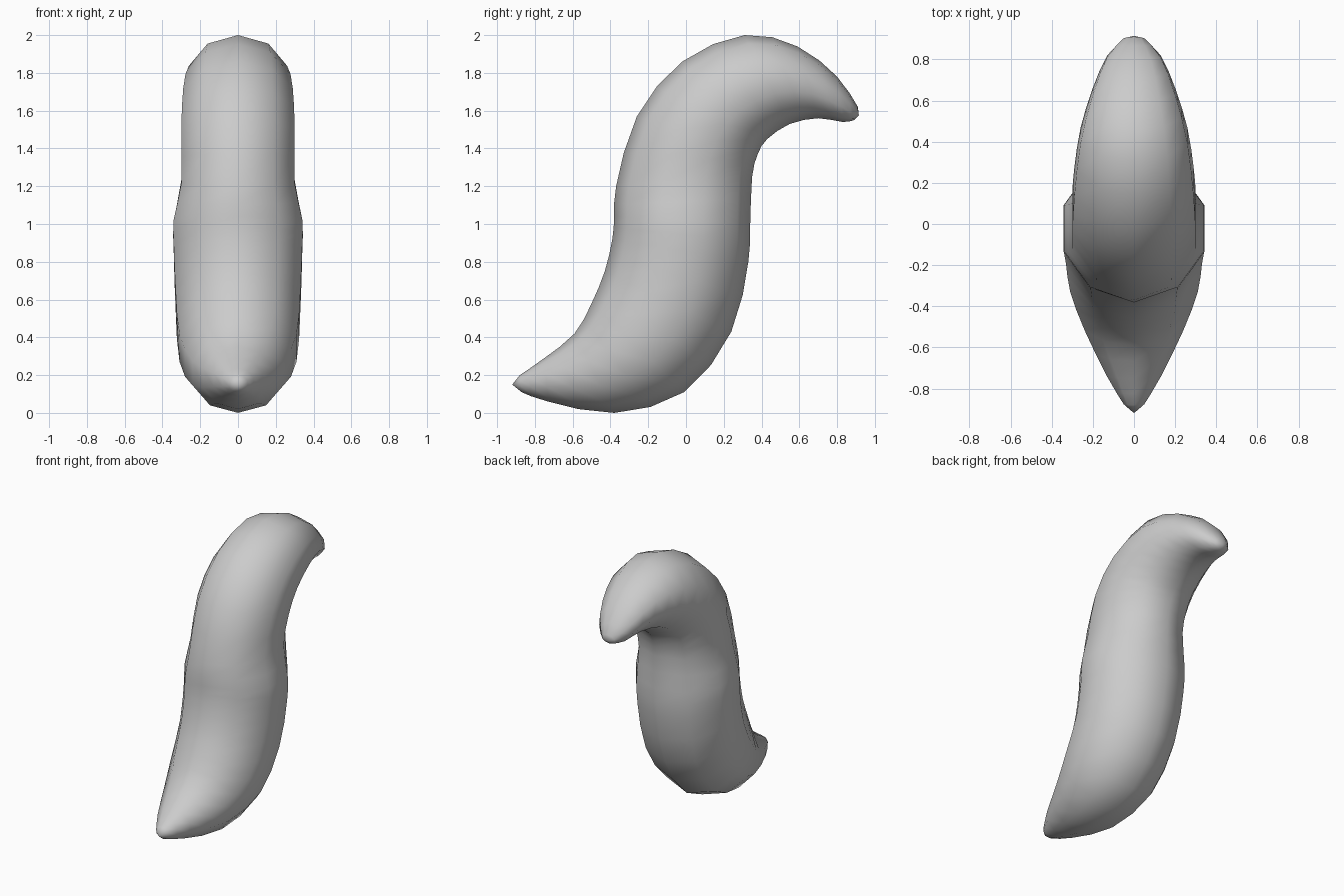
import bpy
import bmesh
import math
from mathutils import Vector

SIDES = 10

# Remove the default object
default_cube = bpy.data.objects.get("Cube")
if default_cube:
    bpy.data.objects.remove(default_cube, do_unlink=True)


def flat_material(name, colour):
    material = bpy.data.materials.new(name)
    material.use_nodes = True
    material.diffuse_color = colour
    shader = next(n for n in material.node_tree.nodes if n.type == "BSDF_PRINCIPLED")
    shader.inputs["Base Color"].default_value = colour
    return material


# Cross-sections along the body, in hundredths:
# outer edge (y, z), inner edge (y, z), half width
SECTIONS = [
    (-88, 20, -87, 11, 5),
    (-75, 29, -73, 6, 13),
    (-59, 42, -38, 0, 24),
    (-50, 58, -1, 11, 31),
    (-43, 75, 24, 43, 33),
    (-39, 92, 33, 80, 34),
    (-38, 104, 34, 100, 34),
    (-37, 120, 35, 125, 30),
    (-26, 157, 38, 137, 30),
    (-2, 186, 43, 145, 29),
    (31, 200, 55, 153, 26),
    (59, 194, 70, 156, 20),
    (80, 178, 83, 154, 13),
    (91, 162, 89, 155, 5),
]
FRONT_TIP = (0, -0.92, 0.15)
BACK_TIP = (0, 0.915, 1.575)


def refine(sections):
    """Add a smoothly interpolated section between each neighbouring pair."""
    result = []
    last = len(sections) - 1
    for i in range(last):
        before, after = sections[max(i - 1, 0)], sections[min(i + 2, last)]
        start, end = sections[i], sections[i + 1]
        middle = [(9 * (b + c) - a - d) / 16
                  for a, b, c, d in zip(before, start, end, after)]
        result += [start, middle]
    return result + [sections[last]]


def add_ring(bm, section):
    """Make an elliptical ring that spans the outer and inner edges."""
    outer_y, outer_z, inner_y, inner_z, width = (value / 100 for value in section)
    outer = Vector((0, outer_y, outer_z))
    inner = Vector((0, inner_y, inner_z))
    centre, radius = (outer + inner) / 2, (outer - inner) / 2
    # The widest corners lie just off the true side of the polygon
    across = Vector((width / math.sin(math.tau / SIDES * 2), 0, 0))
    angles = [math.tau * i / SIDES for i in range(SIDES)]
    return [bm.verts.new(centre + radius * math.cos(a) + across * math.sin(a))
            for a in angles]


def cap(bm, ring, point):
    tip = bm.verts.new(point)
    for i, vert in enumerate(ring):
        bm.faces.new((vert, ring[(i + 1) % SIDES], tip))


# Curved tapering body, lofted from tip to tip
bm = bmesh.new()
rings = [add_ring(bm, section) for section in refine(SECTIONS)]
for ring, following in zip(rings, rings[1:]):
    for i in range(SIDES):
        j = (i + 1) % SIDES
        bm.faces.new((ring[i], ring[j], following[j], following[i]))
cap(bm, rings[0], FRONT_TIP)
cap(bm, rings[-1], BACK_TIP)
bmesh.ops.recalc_face_normals(bm, faces=bm.faces)
for face in bm.faces:
    face.smooth = True

mesh = bpy.data.meshes.new("curved_body")
bm.to_mesh(mesh)
bm.free()
mesh.materials.append(flat_material("light_grey", (0.6, 0.6, 0.6, 1)))
body = bpy.data.objects.new("curved_body", mesh)
bpy.context.collection.objects.link(body)
